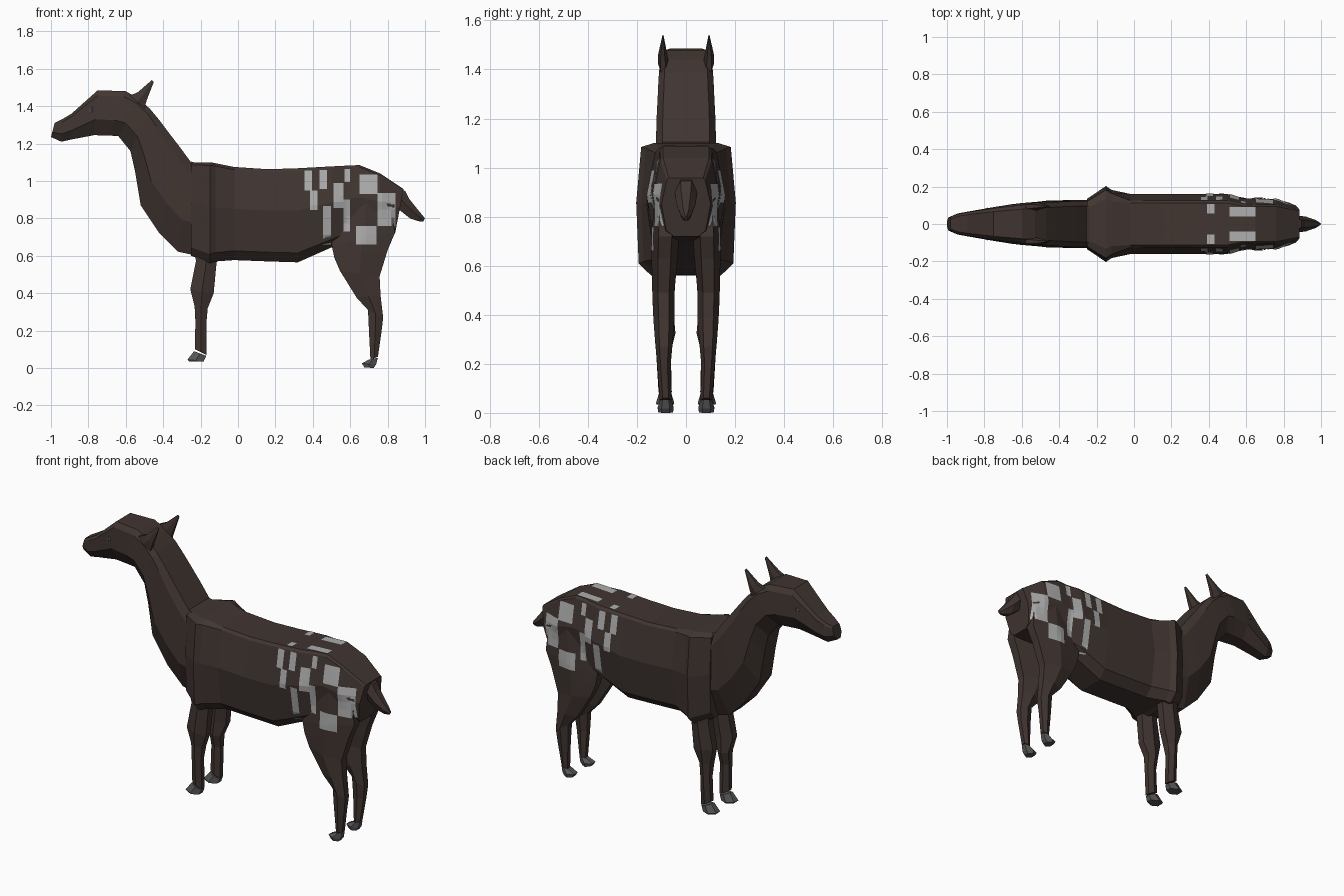
import bpy
from mathutils import Vector
from mathutils.bvhtree import BVHTree
import bmesh


def material(name, rgb):
    m = bpy.data.materials.new(name)
    m.diffuse_color = (*rgb, 1)
    return m


COAT = material("dark_coat", (0.052, 0.036, 0.031))
PALE = material("pale_patch", (0.42, 0.42, 0.42))
HOOF = material("hoof_grey", (0.09, 0.09, 0.09))

# Half cross-sections: (fraction from first edge to second, width factor)
BARREL = [(0, .7), (.03, .78), (.45, 1), (.9, .8), (1, .5)]
SHOULDER = [(0, .65), (.03, .9), (.45, 1), (.91, .95), (1, .7)]
NECK = [(0, .75), (.12, .96), (.65, 1), (1, .45)]
LIMB = [(0, .5), (.5, 1), (1, .5)]


def ring(a, b, w, cy, profile):
    half = [(a[0] + (b[0] - a[0]) * t, w * f, a[1] + (b[1] - a[1]) * t) for t, f in profile]
    return [Vector((x, cy + y, z)) for x, y, z in half] + \
           [Vector((x, cy - y, z)) for x, y, z in reversed(half)]


def finish(name, bm, mat, mirror):
    bmesh.ops.recalc_face_normals(bm, faces=bm.faces)
    me = bpy.data.meshes.new(name)
    bm.to_mesh(me)
    bm.free()
    me.materials.append(mat)
    ob = bpy.data.objects.new(name, me)
    bpy.context.collection.objects.link(ob)
    if mirror:
        mod = ob.modifiers.new("mirror", 'MIRROR')
        mod.use_axis = (False, True, False)
        mod.use_mirror_merge = False
    return ob


def loft(name, sections, profile, mat=COAT, mirror=False):
    """Skin rings given as (edge_a, edge_b, half_width, centre_y[, profile])."""
    bm = bmesh.new()
    rings = [[bm.verts.new(p) for p in ring(s[0], s[1], s[2], s[3], s[4] if len(s) > 4 else profile)]
             for s in sections]
    n = len(rings[0])
    for r, q in zip(rings, rings[1:]):
        for i in range(n):
            bm.faces.new((r[i], r[(i + 1) % n], q[(i + 1) % n], q[i]))
    bm.faces.new(rings[0])
    bm.faces.new(rings[-1])
    return finish(name, bm, mat, mirror)


# Torso, shoulders to rump
torso = loft("torso", [
    ((-.25, 1.10), (-.25, .60), .135, 0, SHOULDER),
    ((-.15, 1.10), (-.15, .56), .203, 0, SHOULDER),
    ((-.12, 1.095), (-.12, .57), .182, 0, SHOULDER),
    ((-.02, 1.075), (-.02, .577), .161, 0),
    ((.16, 1.063), (.16, .57), .16, 0),
    ((.32, 1.068), (.32, .565), .16, 0),
    ((.50, 1.078), (.50, .645), .16, 0),
    ((.58, 1.082), (.58, .68), .137, 0),
    ((.65, 1.085), (.65, .70), .135, 0),
    ((.76, 1.04), (.76, .71), .134, 0),
    ((.885, .957), (.84, .72), .10, 0)], BARREL)

# Neck running into the head and muzzle
loft("neck_and_head", [
    ((-.22, 1.095), (-.22, .60), .127, 0),
    ((-.255, 1.105), (-.32, .622), .127, 0),
    ((-.31, 1.18), (-.42, .72), .127, 0),
    ((-.36, 1.245), (-.52, .87), .125, 0),
    ((-.42, 1.325), (-.55, 1.05), .12, 0),
    ((-.47, 1.385), (-.575, 1.16), .117, 0),
    ((-.53, 1.44), (-.64, 1.24), .112, 0),
    ((-.60, 1.48), (-.69, 1.243), .105, 0),
    ((-.75, 1.485), (-.77, 1.245), .088, 0),
    ((-.89, 1.36), (-.89, 1.222), .066, 0),
    ((-.94, 1.33), (-.945, 1.21), .056, 0),
    ((-.98, 1.31), (-1.0, 1.235), .035, 0)], NECK)

# Legs
hind = loft("hind_legs", [
    ((.56, .92), (.82, .90), .05, .08),
    ((.50, .66), (.838, .72), .055, .085),
    ((.515, .59), (.80, .63), .052, .088),
    ((.545, .52), (.757, .49), .046, .092),
    ((.635, .375), (.762, .39), .043, .09),
    ((.695, .31), (.776, .27), .036, .09),
    ((.70, .20), (.768, .20), .028, .09),
    ((.708, .045), (.748, .06), .024, .083)], LIMB, mirror=True)
loft("front_legs", [
    ((-.235, .68), (-.09, .68), .055, .085),
    ((-.225, .57), (-.115, .56), .048, .09),
    ((-.255, .42), (-.13, .40), .042, .093),
    ((-.232, .33), (-.162, .32), .042, .085),
    ((-.228, .25), (-.168, .25), .03, .092),
    ((-.23, .10), (-.168, .07), .027, .085)], LIMB, mirror=True)

# Hooves
loft("hind_hooves", [
    ((.70, .045), (.748, .055), .024, .083),
    ((.662, .025), (.738, .018), .033, .083),
    ((.675, .004), (.725, 0), .03, .083)], LIMB, HOOF, True)
loft("front_hooves", [
    ((-.235, .09), (-.17, .065), .026, .085),
    ((-.27, .045), (-.183, .036), .037, .085),
    ((-.262, .036), (-.187, .034), .036, .085)], LIMB, HOOF, True)

# Tail
loft("tail", [
    ((.84, .97), (.83, .86), .04, 0),
    ((.895, .945), (.85, .855), .045, 0),
    ((.915, .905), (.92, .80), .04, 0),
    ((.975, .83), (.965, .785), .022, 0),
    ((1.0, .80), (.99, .783), .006, 0)], LIMB)

# Ears and eyes
loft("ears", [
    ((-.58, 1.455), (-.50, 1.39), .022, .092),
    ((-.535, 1.475), (-.487, 1.435), .02, .095),
    ((-.46, 1.54), (-.45, 1.53), .003, .094)], LIMB, mirror=True)
loft("eyes", [
    ((-.80, 1.38), (-.77, 1.38), .012, .078),
    ((-.795, 1.39), (-.775, 1.39), .01, .076),
    ((-.795, 1.37), (-.775, 1.37), .01, .078)][1:], LIMB, HOOF, True)

# Pale patches projected onto the flanks and the top of the rump
trees = []
for ob in (torso, hind):
    bm = bmesh.new()
    bm.from_mesh(ob.data)
    trees.append(BVHTree.FromBMesh(bm))
    bm.free()


def project(origin, direction, fallback):
    hits = [t.ray_cast(origin, direction) for t in trees]
    hits = [h for h in hits if h[0] is not None]
    if not hits:
        return fallback
    return min(hits, key=lambda h: h[3])[0] - direction * .004


def add_patch(bm, x0, x1, v0, v1, from_top):
    n = 4
    grid = []
    for i in range(n + 1):
        for j in range(n + 1):
            x, v = x0 + (x1 - x0) * i / n, v0 + (v1 - v0) * j / n
            if from_top:
                p = project(Vector((x, v, 2)), Vector((0, 0, -1)), Vector((x, v, 1.07)))
            else:
                p = project(Vector((x, 1, v)), Vector((0, -1, 0)), Vector((x, .1, v)))
            grid.append(bm.verts.new(p))
    for i in range(n):
        for j in range(n):
            k = i * (n + 1) + j
            bm.faces.new((grid[k], grid[k + 1], grid[k + n + 2], grid[k + n + 1]))


bm = bmesh.new()
for r in [(.355, .395, .95, 1.055), (.435, .475, .957, 1.058), (.385, .425, .845, .95),
          (.51, .565, .855, .99), (.57, .60, .995, 1.063), (.565, .60, .73, .90),
          (.455, .497, .66, .865), (.65, .745, .93, 1.035), (.745, .843, .76, .935),
          (.63, .74, .66, .76)]:
    add_patch(bm, *r, False)
for r in [(.39, .43, .055, .108), (.51, .65, .04, .092)]:
    add_patch(bm, *r, True)
finish("pale_patches", bm, PALE, True)
